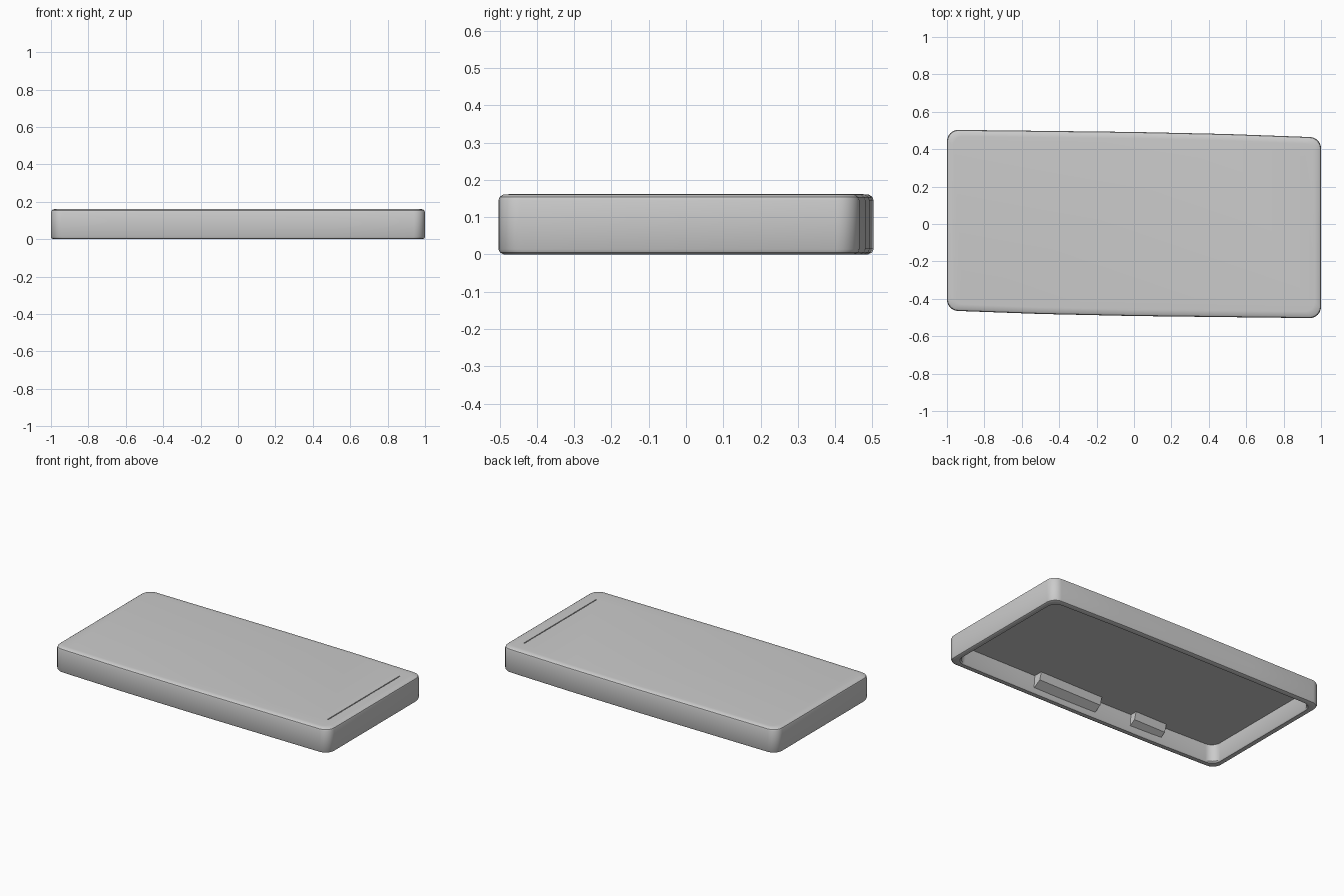
import bpy, bmesh, math

if "Cube" in bpy.data.objects:
    bpy.data.objects.remove(bpy.data.objects["Cube"])

SEG = 6


def outline(inset, r, z):
    """Rounded, slightly skewed and bowed plan outline (half, then turned 180 degrees)."""
    half = []
    for cx, cy, start in ((1.0, 0.465, 0), (-1.0, 0.503, 90)):
        sx = math.copysign(1, cx)
        ox, oy = cx - sx * (inset + r), cy - inset - r
        for i in range(SEG + 1):
            a = math.radians(start + 90 * i / SEG)
            half.append((ox + r * math.cos(a), oy + r * math.sin(a), z))
        if sx > 0:  # gentle bow of the long side
            for x, y in ((0.5, 0.481), (0.0, 0.492), (-0.5, 0.498)):
                half.append((x, y - inset, z))
    return half + [(-x, -y, z) for x, y, _ in half]


def make_object(name, bm):
    bmesh.ops.recalc_face_normals(bm, faces=bm.faces)
    me = bpy.data.meshes.new(name)
    bm.to_mesh(me)
    bm.free()
    ob = bpy.data.objects.new(name, me)
    bpy.context.collection.objects.link(ob)
    return ob


# Shell: one loft from the recessed ceiling, over the rim, up to the top face
bm = bmesh.new()
profile = [(0.052, 0.06, 0.112), (0.042, 0.06, 0.010), (0.036, 0.06, 0.002),
           (0.014, 0.055, 0.000), (0.004, 0.06, 0.005), (0.000, 0.06, 0.014),
           (0.000, 0.06, 0.145), (0.003, 0.06, 0.154), (0.012, 0.055, 0.160),
           (0.035, 0.05, 0.162)]
rings = [[bm.verts.new(p) for p in outline(*ring)] for ring in profile]
n = len(rings[0])
for a, b in zip(rings, rings[1:]):
    for i in range(n):
        bm.faces.new((a[i], a[(i + 1) % n], b[(i + 1) % n], b[i]))
bm.faces.new(rings[0])
bm.faces.new(rings[-1])
shell = make_object("tray_shell", bm)

# Fine groove across the top near one end
bpy.ops.mesh.primitive_cube_add(size=1, location=(0.91, -0.01, 0.164))
cutter = bpy.context.object
cutter.name = "groove_cutter"
cutter.scale = (0.006, 0.74, 0.012)
cutter.hide_render = True
cutter.hide_set(True)
mod = shell.modifiers.new("groove", 'BOOLEAN')
mod.operation = 'DIFFERENCE'
mod.object = cutter
mod.solver = 'EXACT'

bpy.ops.object.select_all(action='DESELECT')
bpy.context.view_layer.objects.active = shell
shell.select_set(True)
bpy.ops.object.modifier_apply(modifier="groove")
bpy.data.objects.remove(cutter)
bpy.ops.object.shade_smooth_by_angle(angle=math.radians(32))


# Wedge clips along the inside of the front wall
def clip(name, x0, x1):
    section = [(-0.45, 0.035), (-0.40, 0.065), (-0.385, 0.115), (-0.46, 0.115)]
    b = bmesh.new()
    ends = [[b.verts.new((x, y, z)) for y, z in section] for x in (x0, x1)]
    for i in range(4):
        j = (i + 1) % 4
        b.faces.new((ends[0][i], ends[0][j], ends[1][j], ends[1][i]))
    b.faces.new(ends[0])
    b.faces.new(ends[1])
    return make_object(name, b)


clip("long_clip", -0.08, 0.38)
clip("short_clip", -0.57, -0.34)
